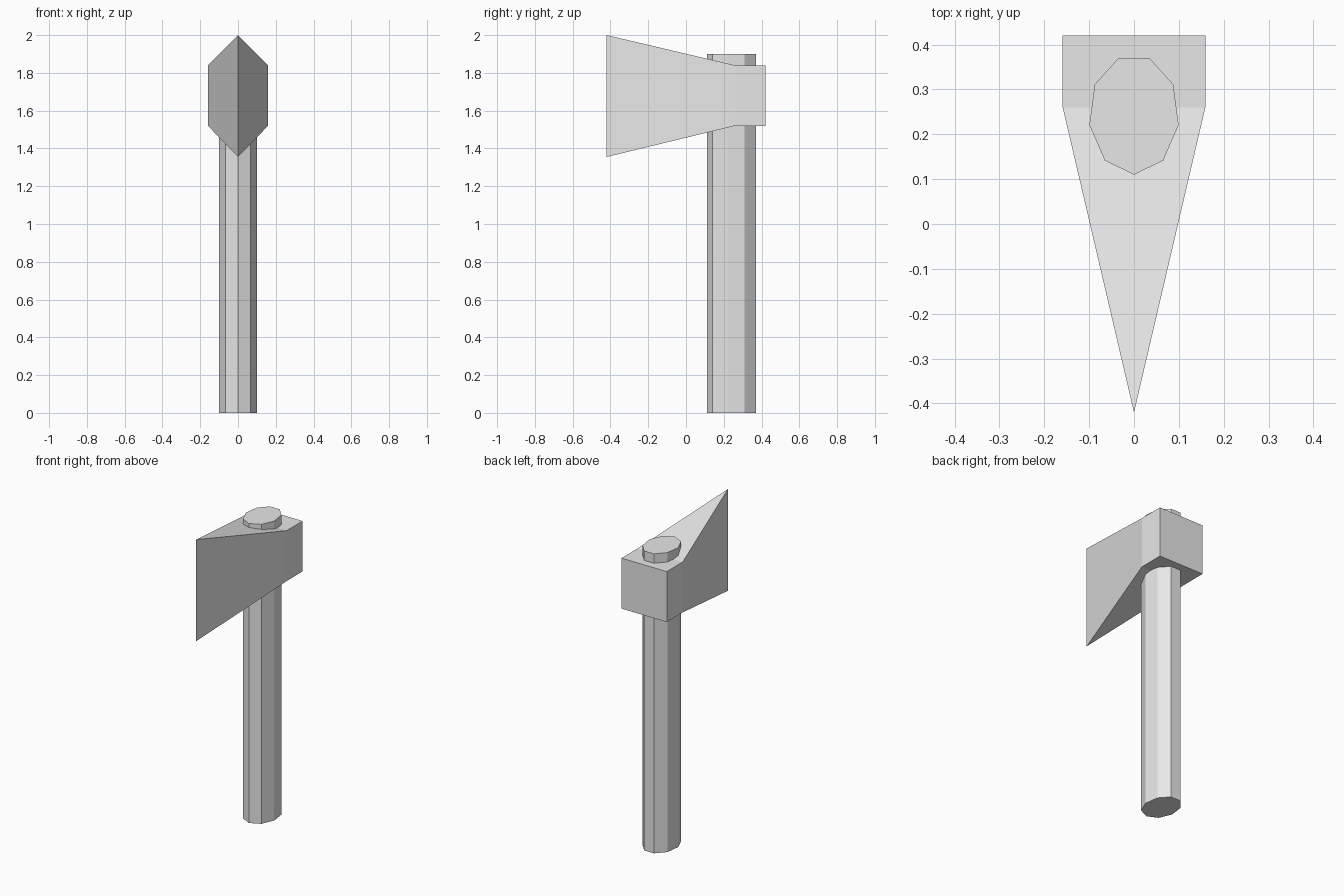
import bpy, bmesh
from math import sin, cos, tau

cube = bpy.data.objects.get("Cube")
if cube:
    bpy.data.objects.remove(cube, do_unlink=True)

# Single plain grey colour
grey = bpy.data.materials.new("light_grey")
grey.use_nodes = True
colour = (0.8, 0.8, 0.8, 1)
grey.diffuse_color = colour
for node in grey.node_tree.nodes:
    if node.type == 'BSDF_PRINCIPLED':
        node.inputs["Base Color"].default_value = colour


def prism(name, bottom, top):
    """Closed solid between two matching rings of points."""
    bm = bmesh.new()
    low = [bm.verts.new(p) for p in bottom]
    high = [bm.verts.new(p) for p in top]
    bm.faces.new(low[::-1])
    bm.faces.new(high)
    n = len(low)
    for i in range(n):
        j = (i + 1) % n
        bm.faces.new((low[i], low[j], high[j], high[i]))
    return finish(name, bm)


def finish(name, bm):
    bmesh.ops.recalc_face_normals(bm, faces=bm.faces)
    mesh = bpy.data.meshes.new(name)
    bm.to_mesh(mesh)
    bm.free()
    mesh.materials.append(grey)
    obj = bpy.data.objects.new(name, mesh)
    bpy.context.collection.objects.link(obj)
    return obj


# Handle: nine-sided oval shaft with one corner facing the front
SIDES = 9
ring = [(0.101 * sin(tau * i / SIDES), 0.244 - 0.134 * cos(tau * i / SIDES))
        for i in range(SIDES)]
prism("handle", [(x, y, 0) for x, y in ring], [(x, y, 1.9) for x, y in ring])

# Axe head: square poll at the back, flaring to a tall sharp edge at the front
bm = bmesh.new()
HALF = 0.159


def section(y, half, z0, z1):
    return [bm.verts.new((x, y, z)) for x, z in
            ((-half, z0), (half, z0), (half, z1), (-half, z1))]


back = section(0.42, HALF, 1.52, 1.84)
front = section(0.26, HALF, 1.52, 1.84)
edge_low = bm.verts.new((0, -0.42, 1.355))
edge_high = bm.verts.new((0, -0.42, 2.0))
bm.faces.new(back)
for i in range(4):
    j = (i + 1) % 4
    bm.faces.new((back[i], back[j], front[j], front[i]))
bm.faces.new((front[0], front[1], edge_low))
bm.faces.new((front[2], front[3], edge_high))
bm.faces.new((front[1], front[2], edge_high, edge_low))
bm.faces.new((front[3], front[0], edge_low, edge_high))
finish("axe_head", bm)
